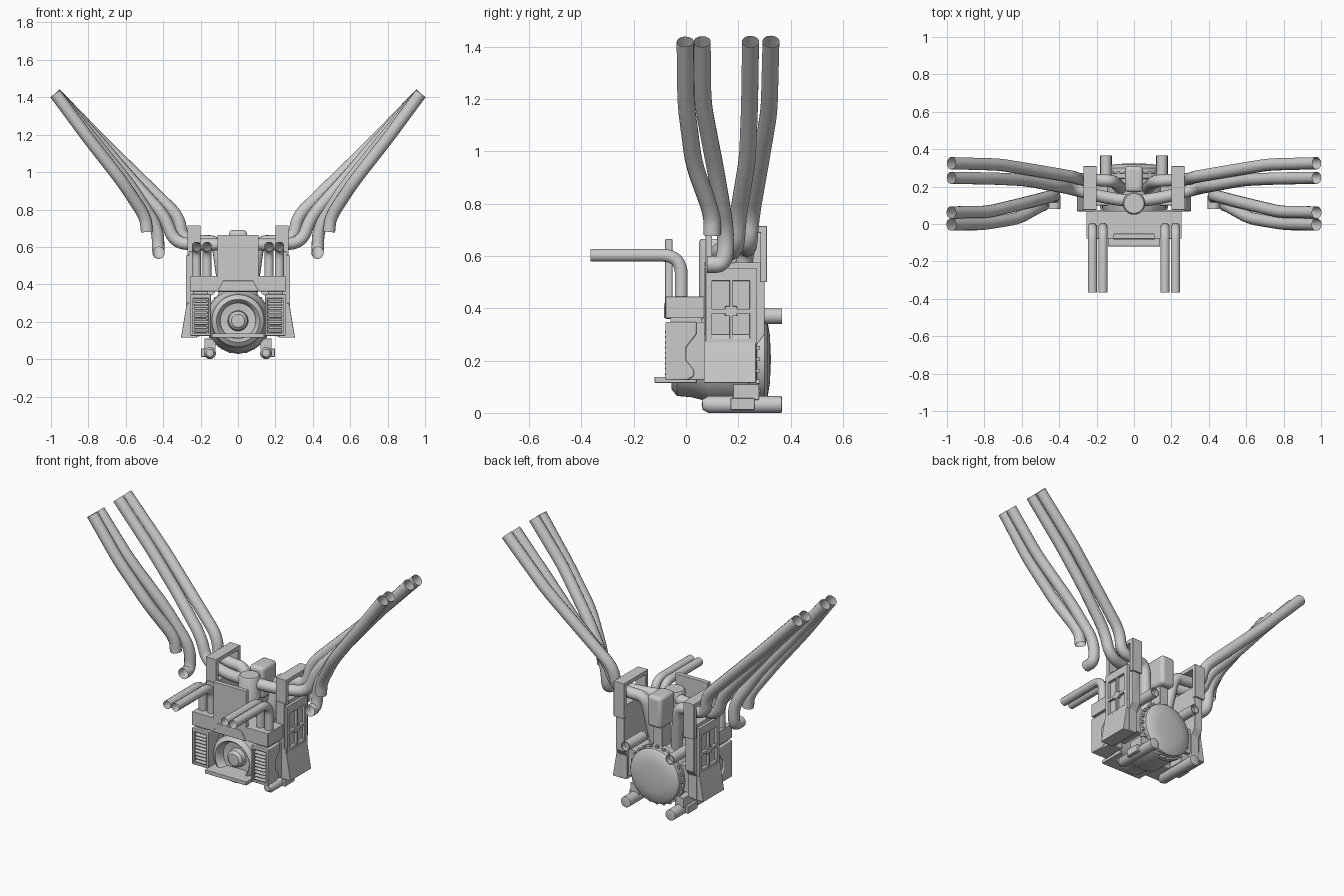
import bpy, bmesh, math
from mathutils import Vector

if "Cube" in bpy.data.objects:
    bpy.data.objects.remove(bpy.data.objects["Cube"])


def finish(name, bm, bevel=0.0, smooth=True):
    bmesh.ops.recalc_face_normals(bm, faces=bm.faces)
    me = bpy.data.meshes.new(name)
    bm.to_mesh(me)
    bm.free()
    ob = bpy.data.objects.new(name, me)
    bpy.context.collection.objects.link(ob)
    if bevel:
        m = ob.modifiers.new("bevel", 'BEVEL')
        m.width, m.segments = bevel, 3
    if smooth:
        bpy.ops.object.select_all(action='DESELECT')
        ob.select_set(True)
        bpy.context.view_layer.objects.active = ob
        bpy.ops.object.shade_smooth_by_angle(angle=math.radians(35))
    return ob


def mirror(ob):
    ob.modifiers.new("mirror", 'MIRROR').use_mirror_merge = False
    return ob


def box(name, x, y, z, bevel=0.003):
    bm = bmesh.new()
    bmesh.ops.create_cube(bm, size=1)
    for v in bm.verts:
        v.co = [(r[0] + r[1]) / 2 + c * (r[1] - r[0]) for r, c in zip((x, y, z), v.co)]
    return finish(name, bm, bevel)


def prism(name, pts, lo, hi, axis, bevel=0.003):
    # axis 0: pts are (y, z) extruded along x; axis 1: pts are (x, z) extruded along y
    bm = bmesh.new()
    vs = [bm.verts.new((lo, a, b) if axis == 0 else (a, lo, b)) for a, b in pts]
    f = bm.faces.new(vs)
    new = bmesh.ops.extrude_face_region(bm, geom=[f])['geom']
    d = (hi - lo, 0, 0) if axis == 0 else (0, hi - lo, 0)
    bmesh.ops.translate(bm, vec=d, verts=[g for g in new if isinstance(g, bmesh.types.BMVert)])
    return finish(name, bm, bevel)


def lathe(name, prof, centre, axis='Y', n=48):
    # prof is (radius, position along axis)
    bm = bmesh.new()
    vs = []
    for r, h in prof:
        vs.append(bm.verts.new((r, h, 0) if axis == 'Y' else (r, 0, h)))
    es = [bm.edges.new(p) for p in zip(vs, vs[1:])]
    bmesh.ops.spin(bm, geom=vs + es, cent=(0, 0, 0), axis=(0, 1, 0) if axis == 'Y' else (0, 0, 1),
                   angle=math.tau, steps=n)
    bmesh.ops.remove_doubles(bm, verts=bm.verts, dist=1e-5)
    bmesh.ops.translate(bm, vec=centre, verts=bm.verts)
    return finish(name, bm)


def pipe(name, pts, r, bend=0.06, sx=1):
    # open tube along a polyline with rounded corners
    P = [Vector((p[0] * sx, p[1], p[2])) for p in pts]
    path = [P[0]]
    for a, b, c in zip(P, P[1:], P[2:]):
        d1, d2 = a - b, c - b
        s = b + d1.normalized() * min(bend, d1.length * .48)
        e = b + d2.normalized() * min(bend, d2.length * .48)
        for i in range(9):
            t = i / 8
            path.append(s * (1 - t) ** 2 + b * 2 * t * (1 - t) + e * t * t)
    path.append(P[-1])
    cu = bpy.data.curves.new(name, 'CURVE')
    cu.dimensions = '3D'
    cu.bevel_depth, cu.bevel_resolution = r, 5
    sp = cu.splines.new('POLY')
    sp.points.add(len(path) - 1)
    for q, p in zip(sp.points, path):
        q.co = (*p, 1)
    ob = bpy.data.objects.new(name, cu)
    bpy.context.collection.objects.link(ob)
    bpy.ops.object.select_all(action='DESELECT')
    ob.select_set(True)
    bpy.context.view_layer.objects.active = ob
    bpy.ops.object.convert(target='MESH')
    bpy.ops.object.shade_smooth_by_angle(angle=math.radians(40))


# Turbine drum with front intake and domed back
lathe("turbine_drum", [(0, -.045), (.035, -.044), (.05, -.03), (.055, 0), (.095, -.005), (.105, -.045),
                       (.115, -.055), (.14, -.035), (.145, .02), (.155, .06), (.17, .085), (.17, .24),
                       (.175, .245), (.175, .27), (.163, .272), (.163, .3), (.15, .311), (.09, .321), (0, .325)],
      (0, 0, .205))
bm = bmesh.new()
for i in range(24):
    a = math.tau * i / 24
    c = bmesh.ops.create_cube(bm, size=.014)['verts']
    bmesh.ops.translate(bm, vec=(.17 * math.cos(a), .277, .205 + .17 * math.sin(a)), verts=c)
finish("drum_bolts", bm)

# Front housing: shelf, cross box, notch trim and tall shield
box("front_shelf", (-.14, .14), (-.12, .04), (.115, .138))
box("cross_box", (-.255, .255), (-.078, .07), (.362, .445))
prism("notch_trim", [(-.11, .362), (-.08, .42), (.08, .42), (.11, .362)], -.084, -.07, 1)
box("front_shield", (-.11, .11), (-.08, -.052), (.36, .665))

# Side radiators with zigzag shell and cooling ribs
shell = [(-.078, .125), (-.078, .348), (.04, .348), (.04, .30), (0, .25), (0, .2), (.03, .165), (.03, .14), (.005, .125)]
mirror(prism("radiator_shell", [(max(y, -.06), z) for y, z in shell], .145, .255, 0, .006))
mirror(box("radiator_back", (.15, .245), (-.02, .075), (.125, .345), .006))
for k, (x, z) in enumerate([((.145, .158), (.125, .348)), ((.24, .255), (.125, .348)),
                            ((.15, .25), (.125, .138)), ((.15, .25), (.325, .348))]):
    mirror(box(f"radiator_frame_{k}", x, (-.078, -.05), z, .004))
for k in range(9):
    mirror(box(f"radiator_rib_{k}", (.163, .236), (-.08, -.05), (.143 + k * .02, .156 + k * .02), .005))
mirror(box("radiator_neck", (.16, .24), (-.06, .06), (.34, .37)))

# Side walls, window grid and flared skirt
mirror(prism("side_wall", [(.068, .12), (.068, .575), (.285, .575), (.3, .55), (.3, .3), (.27, .26), (.27, .12)],
             .205, .262, 0))
for k, (y, z) in enumerate([((.075, .1), (.265, .555)), ((.243, .27), (.265, .555)), ((.09, .255), (.265, .285)),
                            ((.09, .255), (.505, .555)), ((.09, .255), (.38, .398)), ((.167, .178), (.27, .52)),
                            ((.15, .195), (.37, .408))]):
    mirror(box(f"window_bar_{k}", (.255, .279), y, z, .002))
mirror(prism("side_skirt", [(.22, .115), (.305, .115), (.28, .265), (.272, .3), (.22, .3)], .068, .268, 1))
mirror(box("drum_mount", (.14, .21), (.1, .26), (.14, .3)))

# Brackets holding the exhausts
mirror(box("bracket_front_post", (.2, .27), (.075, .1), (.56, .715)))
mirror(box("bracket_back_post", (.2, .27), (.285, .31), (.5, .715)))
mirror(box("bracket_top", (.2, .27), (.075, .31), (.69, .715)))

# Central canister and rear tank
lathe("canister", [(0, .38), (.06, .38), (.06, .655), (.053, .665), (0, .665)], (0, .11, 0), 'Z', 32)
box("rear_tank", (-.048, .048), (.17, .31), (.5, .69), .02)
box("tank_neck", (-.03, .03), (.19, .27), (.35, .52))

# Bottom skids and their mounts
for s in (1, -1):
    lathe("bottom_skid", [(0, .06), (.02, .064), (.032, .085), (.032, .365), (.026, .367), (0, .367)],
          (s * .15, 0, .032), 'Y', 24)
    lathe("rear_stub", [(0, .2), (.03, .2), (.03, .367), (.024, .367), (.024, .34), (0, .34)],
          (s * .15, 0, .37), 'Y', 24)
mirror(box("skid_clamp", (.14, .197), (.17, .262), (.012, .056)))
mirror(box("skid_strut", (.12, .18), (.18, .28), (.05, .11)))

# Pipes: front intakes and the four swept exhausts per side
exhausts = [
    [(.487, .1, .68), (.495, .1, .76), (.62, .03, .95), (.80, 0, 1.18), (.977, -.003, 1.42)],
    [(.425, .08, .568), (.425, .15, .568), (.43, .152, .7), (.57, .115, .92), (.78, .065, 1.18), (.977, .062, 1.42)],
    [(0, .12, .62), (.15, .14, .61), (.34, .19, .62), (.39, .2, .76), (.58, .235, .97), (.75, .243, 1.17), (.977, .247, 1.42)],
    [(.07, .19, .34), (.11, .23, .63), (.2, .235, .63), (.3, .24, .645), (.315, .25, .76), (.52, .285, .96),
     (.72, .318, 1.155), (.977, .325, 1.42)]]
for s, side in ((1, "right"), (-1, "left")):
    for x in (.166, .222):
        pipe(f"intake_{side}", [(x, -.366, .603), (x, -.018, .603), (x, -.018, .43)], .025, .075, s)
    for k, pts in enumerate(exhausts):
        pipe(f"exhaust_{side}_{k}", pts, .033, .07, s)
